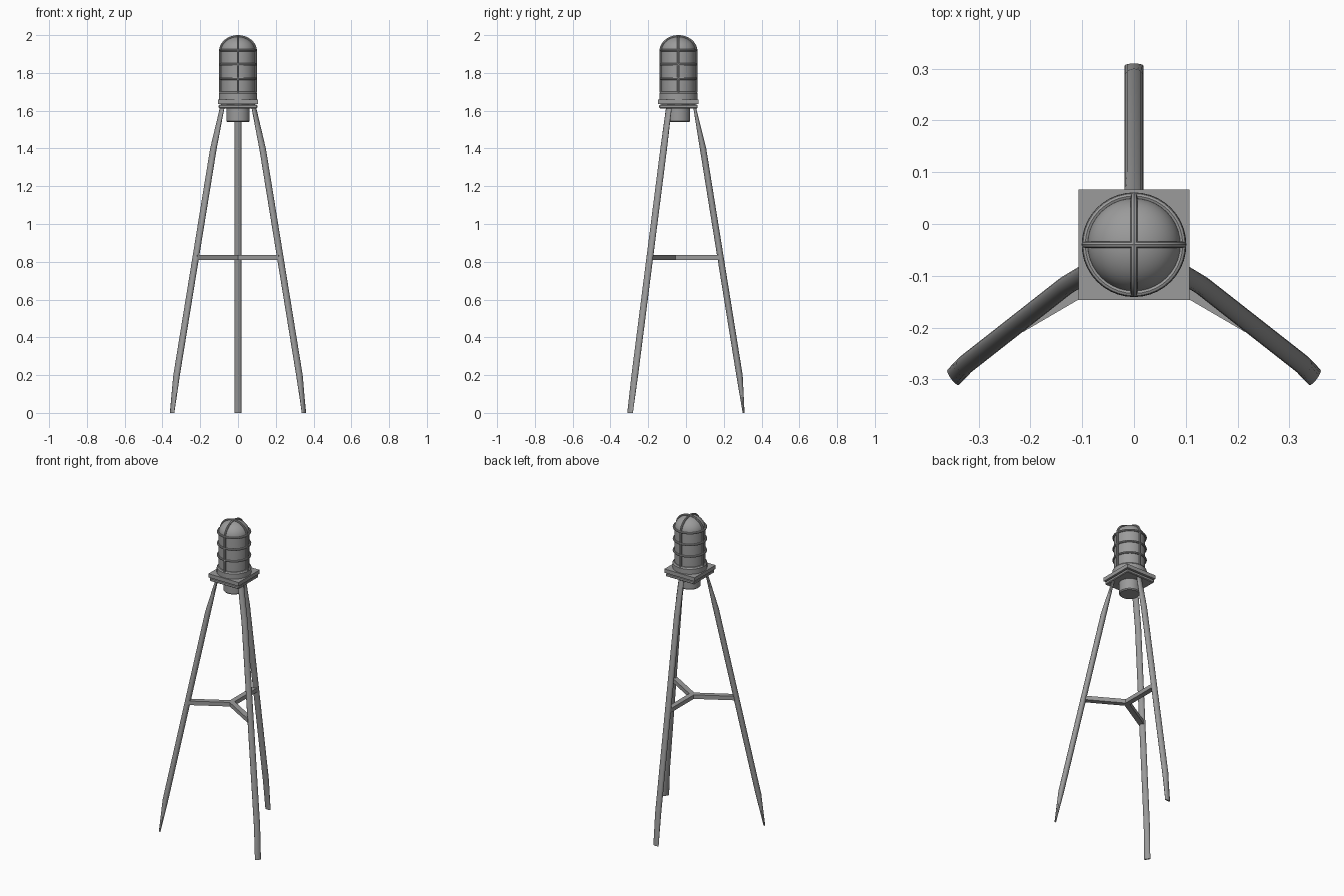
import bpy, bmesh, math
from mathutils import Vector

cube = bpy.data.objects.get("Cube")
if cube:
    bpy.data.objects.remove(cube, do_unlink=True)

grey = bpy.data.materials.new("weathered_grey")
grey.use_nodes = True
colour = (0.33, 0.33, 0.33, 1)
grey.diffuse_color = colour
bsdf = grey.node_tree.nodes["Principled BSDF"]
bsdf.inputs["Base Color"].default_value = colour
bsdf.inputs["Roughness"].default_value = 0.6

LAMP_Y = -0.04
TAU = math.tau
UP = Vector((0, 0, 1))


def finish(name, bm, angle=35):
    bmesh.ops.recalc_face_normals(bm, faces=bm.faces)
    mesh = bpy.data.meshes.new(name)
    bm.to_mesh(mesh)
    bm.free()
    mesh.materials.append(grey)
    obj = bpy.data.objects.new(name, mesh)
    bpy.context.collection.objects.link(obj)
    bpy.ops.object.select_all(action='DESELECT')
    obj.select_set(True)
    bpy.context.view_layer.objects.active = obj
    bpy.ops.object.shade_smooth_by_angle(angle=math.radians(angle))
    return obj


def loft(name, sections, loop=False):
    """Skin a list of equal-length point rings."""
    bm = bmesh.new()
    rings = [[bm.verts.new(p) for p in s] for s in sections]
    n = len(rings[0])
    pairs = list(zip(rings, rings[1:]))
    if loop:
        pairs.append((rings[-1], rings[0]))
    else:
        bm.faces.new(rings[0])
        bm.faces.new(rings[-1])
    for a, b in pairs:
        for i in range(n):
            j = (i + 1) % n
            bm.faces.new((a[i], a[j], b[j], b[i]))
    return finish(name, bm)


def ellipse(centre, u, v, n=12):
    return [centre + u * math.cos(TAU * i / n) + v * math.sin(TAU * i / n)
            for i in range(n)]


def lathe(name, profile, n=40):
    """Turn (radius, height) points about the lamp axis."""
    return loft(name, [ellipse(Vector((0, LAMP_Y, z)), Vector((r, 0, 0)),
                               Vector((0, r, 0)), n) for r, z in profile])


def box(name, centre, size, direction=(1, 0, 0), bevel=0.0):
    bm = bmesh.new()
    bmesh.ops.create_cube(bm, size=1)
    bmesh.ops.scale(bm, vec=size, verts=bm.verts)
    if bevel:
        bmesh.ops.bevel(bm, geom=bm.edges[:], offset=bevel, segments=1, affect='EDGES')
    obj = finish(name, bm)
    obj.location = centre
    obj.rotation_euler.z = math.atan2(direction[1], direction[0])
    return obj


# Legs: round tubes pinched flat at the foot and at the top
def leg(name, path, outward):
    outward = Vector(outward).normalized()
    side = UP.cross(outward)
    halves = (0.005, 0.017, 0.017, 0.007)
    loft(name, [ellipse(Vector(p), outward * h, side * 0.0185, 16)
                for p, h in zip(path, halves)])


leg("back_leg", [(0, 0.305, 0), (0, 0.283, 0.2), (0, 0.09, 1.4), (0, 0.045, 1.62)], (0, 1, 0))
for label, s in (("left", 1), ("right", -1)):
    leg("front_leg_" + label,
        [(s * 0.349, -0.296, 0), (s * 0.325, -0.271, 0.2),
         (s * 0.13, -0.118, 1.4), (s * 0.083, -0.09, 1.62)], (s * 0.8, -0.6, 0))

# Three-armed brace between the legs
hub = Vector((0, -0.065, 0.823))
for label, end in (("back", (0, 0.183)), ("left", (0.223, -0.195)), ("right", (-0.223, -0.195))):
    tip = Vector((end[0], end[1], hub.z))
    arm = tip - hub
    box("brace_arm_" + label, (hub + tip) / 2, (arm.length, 0.032, 0.026), arm)
lathe_hub = loft("brace_hub", [ellipse(Vector((0, hub.y, z)), Vector((0.016, 0, 0)),
                                       Vector((0, 0.016, 0))) for z in (0.811, 0.835)])

# Square mounting plates
box("upper_plate", (0, LAMP_Y, 1.648), (0.214, 0.214, 0.024))
box("lower_plate", (0, LAMP_Y, 1.622), (0.204, 0.204, 0.02), bevel=0.004)
lathe("plate_spacer", [(0.09, 1.63), (0.09, 1.638)])

# Lamp socket, collar and domed globe
lathe("lamp_socket", [(0.056, 1.54), (0.062, 1.546), (0.062, 1.615)])
lathe("lamp_collar", [(0.101, 1.658), (0.101, 1.692), (0.095, 1.7), (0.088, 1.702)])
dome = [(0.09 * math.cos(a), 1.915 + 0.076 * math.sin(a))
        for a in (math.pi / 2 * i / 12 for i in range(12))]
lathe("lamp_globe", [(0.09, 1.69)] + dome + [(0.002, 1.991)])

# Guard cage: horizontal rings and two crossing hoops
WIRE = 0.0065
for k, z in enumerate((1.77, 1.845, 1.92)):
    sections = []
    for i in range(40):
        a = TAU * i / 40
        d = Vector((math.cos(a), math.sin(a), 0))
        sections.append(ellipse(Vector((0, LAMP_Y, z)) + d * 0.094, d * WIRE, UP * WIRE, 8))
    loft("guard_ring_%d" % (k + 1), sections, loop=True)

for label, d in (("across", Vector((1, 0, 0))), ("lengthwise", Vector((0, 1, 0)))):
    across = UP.cross(d)
    base = Vector((0, LAMP_Y, 0))
    sections = [ellipse(base + d * 0.094 + UP * 1.695, d * WIRE, across * WIRE, 8)]
    for i in range(25):
        a = math.pi * i / 24
        out = d * math.cos(a) + UP * math.sin(a)
        centre = base + d * 0.094 * math.cos(a) + UP * (1.915 + 0.0785 * math.sin(a))
        sections.append(ellipse(centre, out * WIRE, across * WIRE, 8))
    sections.append(ellipse(base - d * 0.094 + UP * 1.695, -d * WIRE, across * WIRE, 8))
    loft("guard_hoop_" + label, sections)
